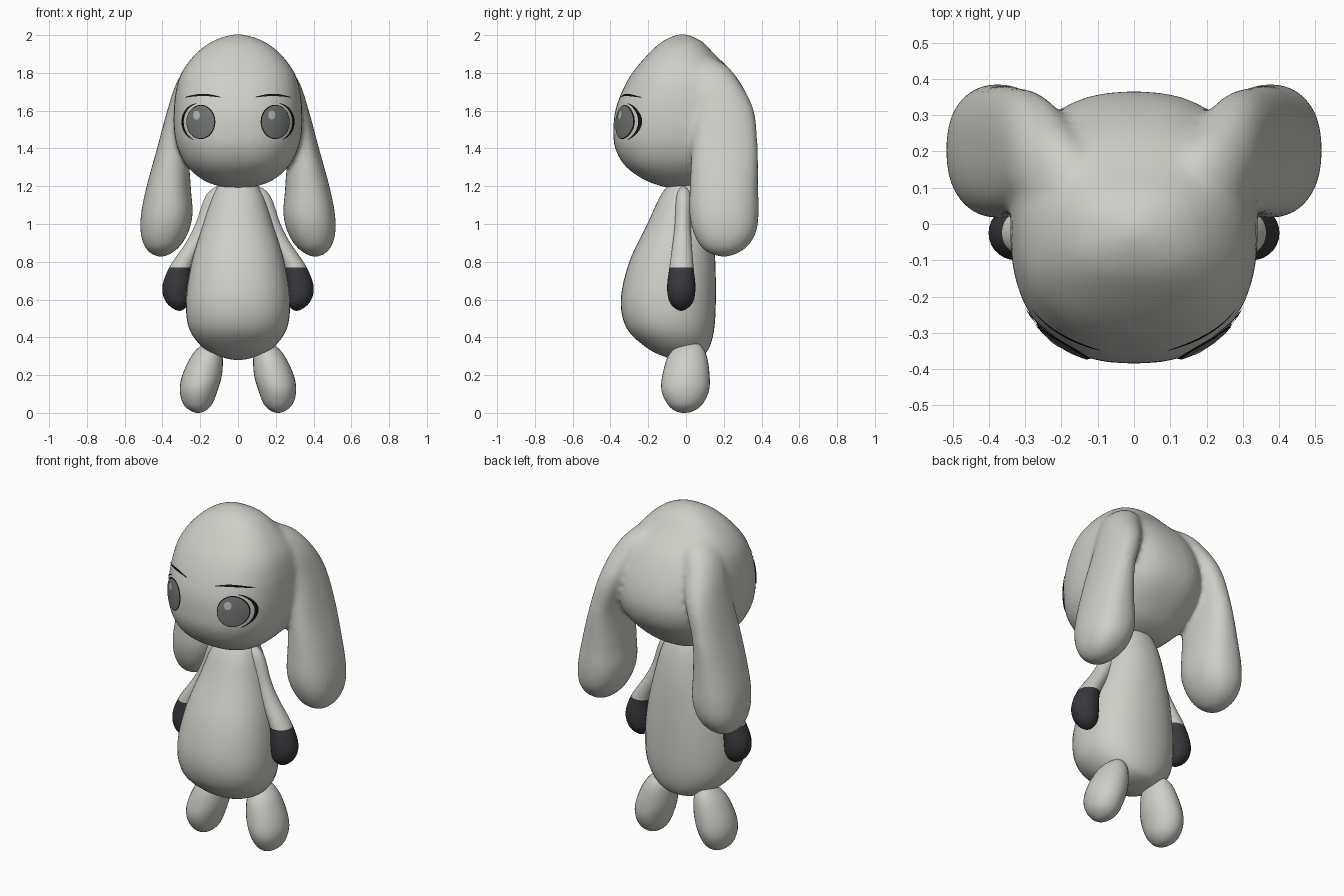
import bpy, bmesh, math
from mathutils import Vector
from mathutils.bvhtree import BVHTree

if "Cube" in bpy.data.objects:
    bpy.data.objects.remove(bpy.data.objects["Cube"], do_unlink=True)


def material(name, r, g, b):
    m = bpy.data.materials.new(name)
    m.use_nodes = True
    m.diffuse_color = (r, g, b, 1)
    m.node_tree.nodes["Principled BSDF"].inputs["Base Color"].default_value = (r, g, b, 1)
    return m


PLUSH = material("pale grey plush", 0.62, 0.62, 0.58)
GLOVE = material("charcoal glove", 0.04, 0.04, 0.046)
EYE = material("eye grey", 0.17, 0.175, 0.175)
GLINT = material("eye glint", 0.5, 0.5, 0.5)
LINE = material("black line", 0.005, 0.005, 0.005)


def finish(name, bm, *mats):
    """Turn a bmesh into a smooth shaded object."""
    bmesh.ops.remove_doubles(bm, verts=bm.verts, dist=0.0004)
    bmesh.ops.recalc_face_normals(bm, faces=bm.faces)
    for f in bm.faces:
        f.smooth = True
    mesh = bpy.data.meshes.new(name)
    bm.to_mesh(mesh)
    bm.free()
    for m in mats:
        mesh.materials.append(m)
    ob = bpy.data.objects.new(name, mesh)
    bpy.context.collection.objects.link(ob)
    return ob


def spline(a, b, c, d, t):
    """Catmull-Rom interpolation between b and c."""
    return (2 * b + (c - a) * t + (2 * a - 5 * b + 4 * c - d) * t ** 2
            + (3 * b - a - 3 * c + d) * t ** 3) / 2


def power(v, n):
    return math.copysign(abs(v) ** (2 / n), v)


def skin(bm, rows, segments):
    """Join rows of points into quads."""
    vs = [[bm.verts.new(p) for p in row] for row in rows]
    for r, s in zip(vs, vs[1:]):
        for i in range(segments):
            j = (i + 1) % len(r)
            bm.faces.new((r[i], r[j], s[j], s[i]))


def loft(bm, sections, side=1, n=2.0, segments=40, steps=6):
    """Rounded skin through sections (z, x, half width, front y, back y)."""
    keys = [(z, x, w, (f + b) / 2, (b - f) / 2) for z, x, w, f, b in sections]
    flip = lambda k: (k[0], k[1], -k[2], k[3], -k[4])
    keys = [flip(keys[1])] + keys + [flip(keys[-2])]
    rows = []
    for i in range(1, len(keys) - 2):
        last = i == len(keys) - 3
        for s in range(steps + last):
            z, x, w, y, d = (spline(*q, s / steps) for q in zip(*keys[i - 1:i + 3]))
            ring = []
            for k in range(segments):
                a = math.tau * k / segments
                ring.append((side * (x + w * power(math.cos(a), n)),
                             y + d * power(math.sin(a), n), z))
            rows.append(ring)
    skin(bm, rows, segments)


# Head and drooping ears, blended into one skin
HEAD = [(2.005, 0, 0, -.02, -.02), (1.97, 0, .13, -.12, .08), (1.9, 0, .225, -.2, .15),
        (1.8, 0, .3, -.285, .25), (1.7, 0, .33, -.34, .315), (1.6, 0, .34, -.375, .355),
        (1.5, 0, .34, -.385, .365), (1.4, 0, .32, -.375, .33), (1.3, 0, .265, -.315, .24),
        (1.22, 0, .16, -.19, .13), (1.185, 0, 0, -.03, -.03)]
EAR = [(1.9, .14, 0, .06, .06), (1.85, .18, .07, .0, .2), (1.75, .235, .09, .03, .285),
       (1.6, .285, .09, .04, .36), (1.4, .342, .087, .03, .38), (1.2, .367, .117, .02, .382),
       (1.05, .377, .137, .018, .385), (.94, .392, .122, .045, .365),
       (.86, .405, .075, .1, .3), (.825, .41, 0, .2, .2)]
bm = bmesh.new()
loft(bm, HEAD, n=2.4)
for side in (1, -1):
    loft(bm, EAR, side, n=2.3)
head = finish("head_with_ears", bm, PLUSH)
remesh = head.modifiers.new("blend", "REMESH")
remesh.mode = "VOXEL"
remesh.voxel_size = 0.014
remesh.use_smooth_shade = True
soften = head.modifiers.new("soften", "SMOOTH")
soften.factor = 0.5
soften.iterations = 12

# Body
BODY = [(1.26, 0, 0, 0, 0), (1.23, 0, .08, -.07, .07), (1.15, 0, .135, -.135, .11),
        (1.0, 0, .185, -.205, .14), (.8, 0, .245, -.3, .155), (.6, 0, .275, -.345, .158),
        (.45, 0, .26, -.315, .15), (.35, 0, .19, -.215, .125), (.3, 0, .1, -.12, .08),
        (.28, 0, 0, -.03, -.03)]
bm = bmesh.new()
loft(bm, BODY, n=2.2)
finish("body", bm, PLUSH)

# Arms with dark gloves, and legs
ARM = [(1.2, .1, 0, -.015, -.015), (1.15, .125, .045, -.05, .025), (1.0, .175, .05, -.06, .025),
       (.9, .225, .052, -.07, .03), (.77, .302, .062, -.088, .04), (.66, .325, .076, -.1, .05),
       (.58, .318, .058, -.083, .033), (.54, .31, 0, -.025, -.025)]
LEG = [(.375, .15, 0, .035, .035), (.355, .153, .045, -.04, .08), (.3, .165, .083, -.095, .11),
       (.2, .19, .105, -.125, .125), (.12, .208, .1, -.13, .122), (.05, .213, .078, -.1, .09),
       (.012, .212, .04, -.06, .045), (0, .212, 0, -.01, -.01)]
for word, side in (("left", 1), ("right", -1)):
    bm = bmesh.new()
    loft(bm, ARM, side, segments=28)
    for f in bm.faces:
        f.material_index = int(f.calc_center_median().z < 0.77)
    finish(word + "_arm", bm, PLUSH, GLOVE)
    bm = bmesh.new()
    loft(bm, LEG, side, segments=28)
    finish(word + "_leg", bm, PLUSH)

# Face details laid on the head surface
graph = bpy.context.evaluated_depsgraph_get()
surface = BVHTree.FromObject(head, graph)


def on_face(x, z, lift):
    hit, normal, _, _ = surface.ray_cast(Vector((x, -2, z)), Vector((0, 1, 0)))
    return hit + normal * lift


def disc(name, x, z, w, h, lift, mat):
    bm = bmesh.new()
    rows = []
    for r in range(9):
        ring = [math.tau * k / 32 for k in range(32)]
        rows.append([on_face(x + w * r / 8 * math.cos(a), z + h * r / 8 * math.sin(a), lift)
                     for a in ring])
    vs = [[bm.verts.new(p) for p in row] for row in rows[1:]]
    bm.faces.new(vs[0])
    for r, s in zip(vs, vs[1:]):
        for k in range(32):
            bm.faces.new((r[k - 1], r[k], s[k], s[k - 1]))
    face_out(finish(name, bm, mat))


def stroke(name, points, width):
    """Thin line, tapered at both ends, through (x, z) points."""
    rows = ([], [])
    last = len(points) - 1
    for i, p in enumerate(points):
        a, b = points[max(i - 1, 0)], points[min(i + 1, last)]
        t = Vector((b[0] - a[0], b[1] - a[1])).normalized()
        w = width * (0.25 + 0.75 * math.sin(math.pi * i / last))
        for row, s in zip(rows, (w, -w)):
            row.append(on_face(p[0] - t.y * s, p[1] + t.x * s, 0.004))
    bm = bmesh.new()
    skin(bm, rows, last)
    face_out(finish(name, bm, LINE))


def face_out(ob):
    """Point open plates towards the front."""
    if sum(p.normal.y for p in ob.data.polygons) > 0:
        ob.data.flip_normals()


for word, side in (("left", 1), ("right", -1)):
    x = 0.195 * side
    disc(word + "_eye_rim", x, 1.54, .076, .09, .003, LINE)
    disc(word + "_eye", x, 1.54, .071, .085, .006, EYE)
    disc(word + "_eye_glint", x - .02, 1.575, .018, .023, .009, GLINT)
    # Lash line around the outer edge of the eye, and the brow
    lash = [math.radians(-70 + 8 * k) for k in range(20)]
    stroke(word + "_lash",
           [(side * (.205 + .085 * math.cos(a)), 1.54 + .098 * math.sin(a)) for a in lash], .006)
    brow = [k / 16 for k in range(17)]
    stroke(word + "_brow",
           [(side * (.092 + .185 * t), 1.67 + .012 * math.sin(math.pi * t)) for t in brow], .006)
